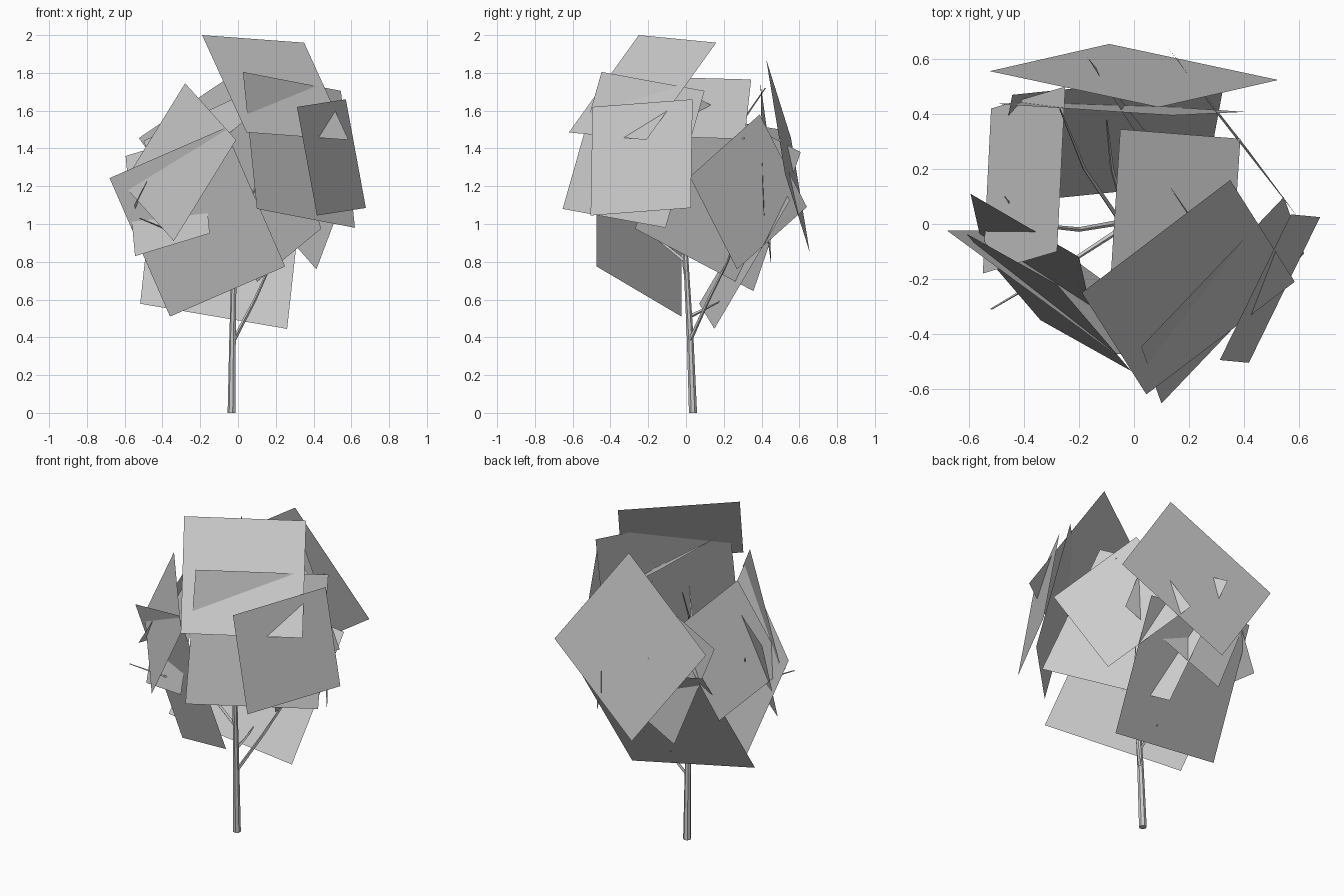
import bpy, math
from mathutils import Vector

if "Cube" in bpy.data.objects:
    bpy.data.objects.remove(bpy.data.objects["Cube"])


def make_object(name, verts, faces):
    mesh = bpy.data.meshes.new(name)
    mesh.from_pydata(verts, [], faces)
    mesh.update()
    ob = bpy.data.objects.new(name, mesh)
    bpy.context.collection.objects.link(ob)
    return ob


def leaf_card(name, corner, side_a, side_b):
    """Square leaf card from one corner and its two neighbours."""
    c, a, b = Vector(corner), Vector(side_a), Vector(side_b)
    return make_object(name, [c, a, a + b - c, b], [(0, 1, 2, 3)])


def limb(name, points, r0, r1, sides):
    """Tapered faceted tube along a few points."""
    pts = [Vector(p) for p in points]
    n = len(pts)
    verts, faces = [], []
    for i, p in enumerate(pts):
        d = (pts[min(i + 1, n - 1)] - pts[max(i - 1, 0)]).normalized()
        if i == 0 and p.z == 0:
            d = Vector((0, 0, 1))          # flat foot on the ground
        u = d.cross(Vector((0, 1, 0.01))).normalized()
        v = d.cross(u)
        r = r0 + (r1 - r0) * i / (n - 1)
        for k in range(sides):
            t = 2 * math.pi * k / sides
            verts.append(p + (u * math.cos(t) + v * math.sin(t)) * r)
    for i in range(n - 1):
        for k in range(sides):
            k2 = (k + 1) % sides
            faces.append((i * sides + k, i * sides + k2,
                          (i + 1) * sides + k2, (i + 1) * sides + k))
    faces.append(tuple(range(sides))[::-1])
    faces.append(tuple(range((n - 1) * sides, n * sides)))
    return make_object(name, verts, faces)


# Trunk, leaning slightly towards the front as it rises
limb("trunk", [(-.033, .037, 0), (-.028, .022, .4), (-.02, 0, .8),
               (-.03, -.02, 1.1), (-.02, .0, 1.35)], .022, .006, 7)

# Main branches
branches = {
    "branch_right": [(-.025, .02, .38), (.09, .12, .6), (.18, .22, .8), (.25, .32, 1.1)],
    "branch_low": [(-.03, .02, .51), (-.02, .1, .55), (-.02, .18, .59)],
    "branch_left": [(-.025, .01, .66), (-.2, -.02, .85), (-.4, .0, 1.1), (-.47, .1, 1.25)],
    "branch_front_left": [(-.02, 0, .8), (-.25, -.15, .92), (-.52, -.31, 1.03)],
    "branch_back": [(-.02, 0, .85), (-.08, .2, 1.05), (-.1, .38, 1.25)],
    "branch_back_left": [(-.03, -.02, 1.05), (-.18, .2, 1.4), (-.27, .42, 1.72)],
    "branch_front": [(-.03, -.02, 1.0), (.1, -.2, 1.2), (.2, -.32, 1.35)],
}
for name, path in branches.items():
    limb(name, path, .011, .003, 4)

# Leaf cards round the crown, front and right side
leaf_card("leaf_top_front", (-.19, -.25, 2.0), (.35, .16, 1.96), (.045, -.62, 1.485))
leaf_card("leaf_right", (.312, -.495, 1.62), (.571, .035, 1.66), (.418, -.505, 1.045))
leaf_card("leaf_front_right", (.026, -.447, 1.805), (.545, .098, 1.705), (.10, -.653, 1.08))
leaf_card("leaf_front_low", (.25, -.473, .775), (-.36, -.024, .51), (-.07, -.473, 1.508))
leaf_card("leaf_front_left", (-.61, -.035, 1.21), (-.28, -.22, 1.745), (-.34, -.35, .91))

# Leaf cards on the back
leaf_card("leaf_back_low", (-.518, .07, .578), (.26, .15, .445), (-.443, .47, 1.258))
leaf_card("leaf_back", (-.525, .556, 1.455), (.09, .425, 1.87), (-.09, .655, .85))
leaf_card("leaf_back_right", (.31, .39, 1.58), (.60, .02, 1.25), (.125, .64, 1.09))
leaf_card("leaf_back_inner", (-.50, .437, 1.44), (.14, .395, 1.74), (-.235, .45, .79))

# Leaf cards filling the inside, top and left
leaf_card("leaf_right_inner", (.44, -.27, .975), (.04, .357, .645), (.23, -.02, 1.71))
leaf_card("leaf_top", (-.05, .345, 1.765), (.387, .31, 1.45), (-.085, -.195, 1.78))
leaf_card("leaf_left", (-.25, .50, 1.50), (-.28, -.10, 1.60), (-.52, .42, 1.00))
leaf_card("leaf_left_low", (-.595, .11, 1.36), (-.545, -.11, .83), (-.20, -.12, 1.48))
